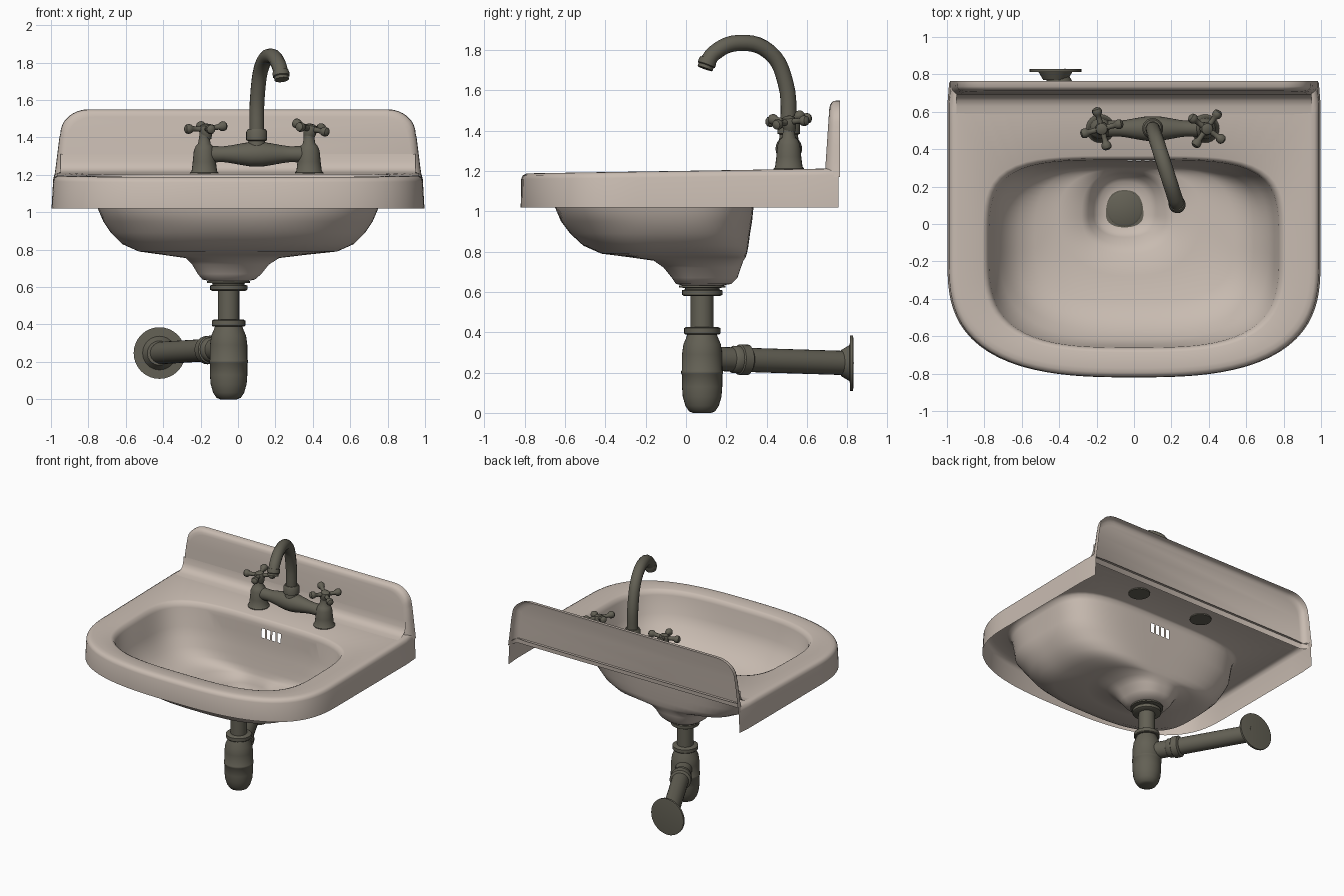
import bpy, bmesh, math
from mathutils import Vector, Matrix

if "Cube" in bpy.data.objects:
    bpy.data.objects.remove(bpy.data.objects["Cube"])


def material(name, rgb):
    m = bpy.data.materials.new(name)
    m.use_nodes = True
    m.diffuse_color = (*rgb, 1)
    m.node_tree.nodes["Principled BSDF"].inputs["Base Color"].default_value = (*rgb, 1)
    return m


CERAMIC = material("warm ceramic", (0.58, 0.50, 0.44))
METAL = material("aged metal", (0.125, 0.118, 0.09))


def finish(name, bm, mat, angle=40):
    me = bpy.data.meshes.new(name)
    bm.to_mesh(me)
    bm.free()
    ob = bpy.data.objects.new(name, me)
    bpy.context.collection.objects.link(ob)
    me.materials.append(mat)
    bpy.ops.object.select_all(action="DESELECT")
    ob.select_set(True)
    bpy.context.view_layer.objects.active = ob
    bpy.ops.object.shade_smooth_by_angle(angle=math.radians(angle))
    return ob


def loft(bm, rings, closed=True):
    rows = [[bm.verts.new(p) for p in ring] for ring in rings]
    n = len(rows[0])
    for a, b in zip(rows, rows[1:]):
        for i in range(n if closed else n - 1):
            j = (i + 1) % n
            bm.faces.new((a[i], a[j], b[j], b[i]))
    return rows


def lathe_into(bm, start, axis, profile, sides=24):
    """Revolve (radius, distance) pairs about an axis and cap both ends."""
    turn = Vector(axis).to_track_quat("Z", "Y")
    rings = []
    for r, d in profile:
        ring = [Vector((r * math.cos(t), r * math.sin(t), d))
                for t in (2 * math.pi * i / sides for i in range(sides))]
        rings.append([Vector(start) + turn @ p for p in ring])
    rows = loft(bm, rings)
    bm.faces.new(list(reversed(rows[0])))
    bm.faces.new(rows[-1])


def lathe(name, start, axis, profile, sides=24):
    bm = bmesh.new()
    lathe_into(bm, start, axis, profile, sides)
    return finish(name, bm, METAL)


def outline(cx, w, front, back, z, cy, nf, nb, slope=0.0, count=96):
    """Rounded rectangle with separate corner fullness at front and back."""
    pts = []
    for i in range(count):
        t = 2 * math.pi * i / count
        c, s = math.cos(t), math.sin(t)
        n, h = (nb, back - cy) if s > 0 else (nf, cy - front)
        k = (abs(c) ** n + abs(s) ** n) ** (-1 / n)
        y = cy + h * s * k
        pts.append((cx + w * c * k, y, z + slope * (y + 0.8)))
    return pts


# Basin: apron, deck and bowl as one sheet
bm = bmesh.new()
rings = [outline(0, w, f, b, z, -0.2, 2.8, 80, sl) for w, f, b, z, sl in (
    (0.997, -0.82, 0.765, 1.02, 0), (0.988, -0.818, 0.765, 1.16, 0.012),
    (0.982, -0.81, 0.765, 1.178, 0.015), (0.965, -0.793, 0.71, 1.187, 0.016),
    (0.94, -0.77, 0.69, 1.188, 0.016))]
rings += [outline(0, w, f, b, z, -0.15, 3.2, 4.2, sl) for w, f, b, z, sl in (
    (0.81, -0.685, 0.365, 1.186, 0.016), (0.79, -0.67, 0.35, 1.178, 0.016),
    (0.775, -0.66, 0.342, 1.15, 0.01), (0.75, -0.65, 0.335, 1.02, 0))]
rings += [outline(0, w, f, b, z, -0.12, 2.8, 3.6) for w, f, b, z in (
    (0.72, -0.62, 0.328, 0.95), (0.68, -0.575, 0.318, 0.89),
    (0.62, -0.51, 0.31, 0.83), (0.53, -0.42, 0.302, 0.79))]
rings += [outline(cx, w, f, b, z, 0.05, 2.3, 2.5) for cx, w, f, b, z in (
    (-0.02, 0.38, -0.28, 0.296, 0.772), (-0.03, 0.25, -0.16, 0.285, 0.755),
    (-0.04, 0.205, -0.11, 0.272, 0.72), (-0.045, 0.17, -0.07, 0.255, 0.67),
    (-0.05, 0.14, -0.05, 0.225, 0.64), (-0.05, 0.09, -0.01, 0.17, 0.63))]
rows = loft(bm, rings)
bm.faces.new(rows[-1])
# The sheet stays open along the wall
wall = [f for f in bm.faces if f.calc_center_median().y > 0.712
        and abs(f.calc_center_median().x) < 0.97]
bmesh.ops.delete(bm, geom=wall, context="FACES")

# Overflow slots through the back of the bowl
slots = [(-0.035 + 0.045 * i, -0.007 + 0.045 * i) for i in range(4)]
low, high = 1.065, 1.135


def bowl_back(f):
    c = f.calc_center_median()
    return 0.3 < c.y < 0.345 and 1.02 < c.z < 1.16 and abs(c.x) < 0.4


cuts = [((x, 0, 0), (1, 0, 0)) for pair in slots for x in pair]
cuts += [((0, 0, z), (0, 0, 1)) for z in (low, high)]
for co, no in cuts:
    faces = [f for f in bm.faces if bowl_back(f)]
    geom = set(faces)
    for f in faces:
        geom.update(f.edges)
        geom.update(f.verts)
    bmesh.ops.bisect_plane(bm, geom=list(geom), plane_co=co, plane_no=no)
holes = []
for f in bm.faces:
    c = f.calc_center_median()
    if bowl_back(f) and low < c.z < high and any(a < c.x < b for a, b in slots):
        holes.append(f)
bmesh.ops.delete(bm, geom=holes, context="FACES")
bmesh.ops.recalc_face_normals(bm, faces=bm.faces[:])
finish("basin", bm, CERAMIC, 50)

# Splashback: front panel with a lip folded back to the wall
half = [(0.985, 1.17), (0.975, 1.24), (0.965, 1.32), (0.955, 1.4)]
for i in range(9):
    t = math.pi / 2 * i / 8
    half.append((0.80 + 0.15 * math.cos(t), 1.42 + 0.13 * math.sin(t)))
path = half + [(-x, z) for x, z in reversed(half)]


def lip(inset, y, lean):
    pts = []
    for x, z in path:
        k = max(0, (z - 1.17) / 0.38)
        pts.append((x * (1 - inset), y + lean * (z - 1.17), z - inset * k))
    return pts


bm = bmesh.new()
rows = loft(bm, [lip(0, 0.765, 0), lip(0.002, 0.735, 0), lip(0.01, 0.715, 0.02),
                 lip(0.022, 0.70, 0.04), lip(0.04, 0.688, 0.06)], closed=False)
bm.faces.new(rows[-1])
bmesh.ops.recalc_face_normals(bm, faces=bm.faces[:])
finish("splashback", bm, CERAMIC, 50)

# Cove where the deck sweeps up into the splashback
cove = [(0.58, 1.209), (0.63, 1.214), (0.66, 1.224), (0.678, 1.242),
        (0.688, 1.268), (0.694, 1.31)]
bm = bmesh.new()
loft(bm, [[(x, y, z) for y, z in cove] for x in (-0.95, 0.95)], closed=False)
bmesh.ops.recalc_face_normals(bm, faces=bm.faces[:])
finish("cove", bm, CERAMIC, 50)

# Drain, tailpipe and bottle trap
UP = (0, 0, 1)
DX, DY = -0.05, 0.08
lathe("drain_plug", (DX, DY, 0.632), UP, [(0.095, 0), (0.095, 0.008), (0.085, 0.014)])
lathe("drain_flange", (DX, DY, 0.58), UP, [
    (0.09, 0), (0.1, 0.006), (0.1, 0.028), (0.085, 0.032), (0.085, 0.04),
    (0.115, 0.042), (0.115, 0.052)])
lathe("tailpipe", (DX, DY, 0.38), UP, [(0.057, 0), (0.057, 0.22)])
lathe("trap_nut", (DX, DY, 0.39), UP, [(0.085, 0), (0.09, 0.005), (0.09, 0.03), (0.08, 0.036)])
lathe("bottle_trap", (DX, DY, 0), UP, [
    (0.045, 0), (0.065, 0.008), (0.083, 0.035), (0.096, 0.08), (0.1, 0.13),
    (0.1, 0.19), (0.104, 0.195), (0.104, 0.207), (0.1, 0.212), (0.1, 0.29),
    (0.093, 0.34), (0.078, 0.375), (0.07, 0.4)], 32)

# Waste arm and wall flange
a, b = Vector((DX, DY, 0.27)), Vector((-0.42, 0.805, 0.247))
run = b - a
lathe("waste_arm", a, run, [(0.06, 0), (0.06, run.length)])
lathe("arm_nut", a + run * 0.2, run, [
    (0.06, 0), (0.068, 0.01), (0.068, 0.04), (0.076, 0.045), (0.076, 0.09), (0.062, 0.1)])
lathe("wall_flange", (-0.42, 0.77, 0.247), (0, 1, 0), [
    (0.065, 0), (0.08, 0.025), (0.09, 0.042), (0.138, 0.044), (0.138, 0.058), (0.125, 0.06)], 32)

# Mixer body and spout collar
TY, CX = 0.51, 0.1
lathe("mixer_body", (-0.18, TY, 1.31), (1, 0, 0), [
    (0.045, 0), (0.042, 0.1), (0.047, 0.14), (0.058, 0.2), (0.066, 0.25), (0.066, 0.31),
    (0.058, 0.36), (0.047, 0.42), (0.042, 0.46), (0.045, 0.56)])
lathe("spout_collar", (CX, TY, 1.34), UP, [
    (0.05, 0), (0.045, 0.04), (0.056, 0.045), (0.056, 0.09), (0.047, 0.105)])

# Swan-neck spout, swung toward one side
tip = Vector((0.235, 0.09, 0))
base = Vector((CX, TY, 0))
curve = bpy.data.curves.new("spout", "CURVE")
curve.dimensions = "3D"
curve.bevel_depth = 0.04
curve.bevel_resolution = 4
curve.resolution_u = 5
curve.use_fill_caps = True
spl = curve.splines.new("BEZIER")
knots = [(0, 1.4), (0.04, 1.64), (0.23, 1.79), (0.6, 1.835), (0.88, 1.785), (0.97, 1.735)]
spl.bezier_points.add(len(knots) - 1)
for p, (u, z) in zip(spl.bezier_points, knots):
    p.co = base.lerp(tip, u) + Vector((0, 0, z))
    p.handle_left_type = p.handle_right_type = "AUTO"
spout = bpy.data.objects.new("spout", curve)
bpy.context.collection.objects.link(spout)
curve.materials.append(METAL)
bpy.ops.object.select_all(action="DESELECT")
spout.select_set(True)
bpy.context.view_layer.objects.active = spout
bpy.ops.object.convert(target="MESH")
bpy.ops.object.shade_smooth_by_angle(angle=math.radians(40))
lathe("spout_nozzle", base.lerp(tip, 0.95) + Vector((0, 0, 1.755)), (0.05, -0.16, -0.45), [
    (0.042, 0), (0.045, 0.012), (0.045, 0.03), (0.039, 0.034), (0.039, 0.05)])

# Taps: bell base and tilted cross handle
for side, x, spin, tilt in (("right", -0.18, 15, -3), ("left", 0.38, 55, 12)):
    lathe(side + "_tap_base", (x, TY, 1.2), UP, [
        (0.076, 0), (0.076, 0.012), (0.068, 0.02), (0.062, 0.07), (0.056, 0.13),
        (0.045, 0.155), (0.034, 0.165), (0.028, 0.2), (0.024, 0.24)])
    bm = bmesh.new()
    lathe_into(bm, (0, 0, -0.025), UP, [
        (0.026, -0.03), (0.034, 0), (0.036, 0.03), (0.03, 0.045), (0.015, 0.052)], 16)
    for i in range(4):
        t = math.radians(spin + 90 * i)
        lathe_into(bm, (0, 0, 0), (math.cos(t), math.sin(t), 0.08), [
            (0.018, 0), (0.014, 0.05), (0.015, 0.072), (0.024, 0.082), (0.027, 0.096),
            (0.023, 0.11), (0.01, 0.118)], 12)
    bm.transform(Matrix.Translation((x + 0.008, TY, 1.445))
                 @ Matrix.Rotation(math.radians(tilt), 4, "Y")
                 @ Matrix.Rotation(math.radians(6), 4, "X"))
    finish(side + "_tap_handle", bm, METAL)
